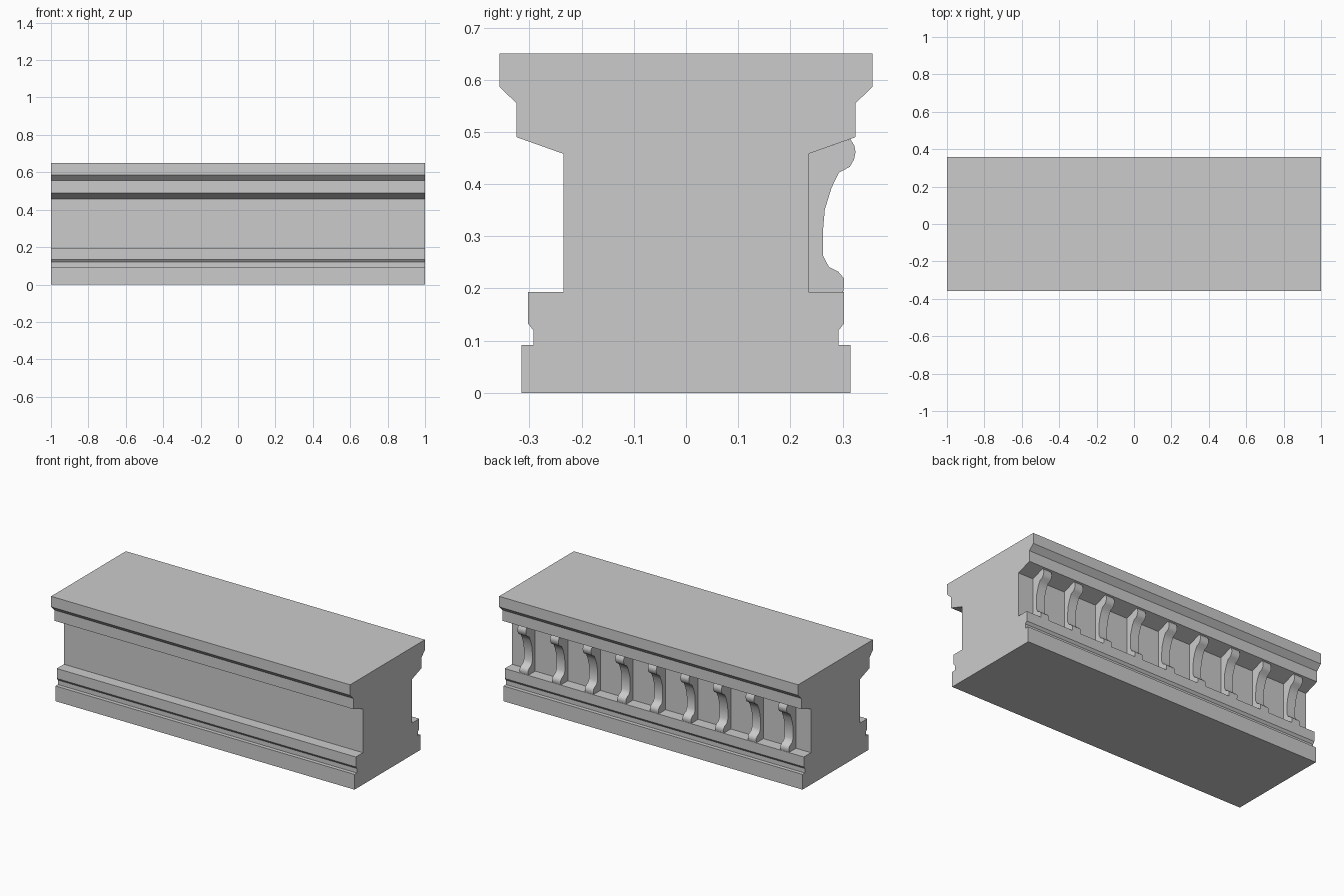
import bpy, bmesh

if "Cube" in bpy.data.objects:
    bpy.data.objects.remove(bpy.data.objects["Cube"])


def extrude_profile(name, points, x0, x1):
    """Sweep a closed (y, z) outline along x from x0 to x1."""
    bm = bmesh.new()
    face = bm.faces.new([bm.verts.new((x0, y, z)) for y, z in points])
    ext = bmesh.ops.extrude_face_region(bm, geom=[face])
    moved = [v for v in ext["geom"] if isinstance(v, bmesh.types.BMVert)]
    bmesh.ops.translate(bm, verts=moved, vec=(x1 - x0, 0, 0))
    bmesh.ops.recalc_face_normals(bm, faces=bm.faces[:])
    mesh = bpy.data.meshes.new(name)
    bm.to_mesh(mesh)
    bm.free()
    obj = bpy.data.objects.new(name, mesh)
    bpy.context.collection.objects.link(obj)
    return obj


# Main moulded block: half outline mirrored across y = 0
half = [(0.315, 0), (0.315, 0.092), (0.292, 0.092), (0.292, 0.119),
        (0.303, 0.133), (0.303, 0.193), (0.235, 0.193), (0.235, 0.458),
        (0.325, 0.49), (0.325, 0.555), (0.357, 0.586), (0.357, 0.65)]
extrude_profile("cornice_block", half + [(-y, z) for y, z in reversed(half)], -1, 1)

# Row of scrolled brackets in the back recess
scroll = [(0.235, 0.193), (0.301, 0.193), (0.303, 0.204), (0.303, 0.219),
          (0.292, 0.232), (0.274, 0.241), (0.263, 0.262), (0.263, 0.316),
          (0.266, 0.351), (0.279, 0.393), (0.293, 0.422), (0.314, 0.433),
          (0.322, 0.447), (0.325, 0.461), (0.323, 0.473), (0.315, 0.4864),
          (0.235, 0.458)]
COUNT, SPACING, WIDTH = 9, 0.218, 0.056
for i in range(COUNT):
    x = (i - (COUNT - 1) / 2) * SPACING
    bracket = extrude_profile(f"bracket_{i + 1}", scroll, x - WIDTH / 2, x + WIDTH / 2)
    bpy.ops.object.select_all(action='DESELECT')
    bracket.select_set(True)
    bpy.context.view_layer.objects.active = bracket
    bpy.ops.object.shade_smooth_by_angle(angle=0.8)
